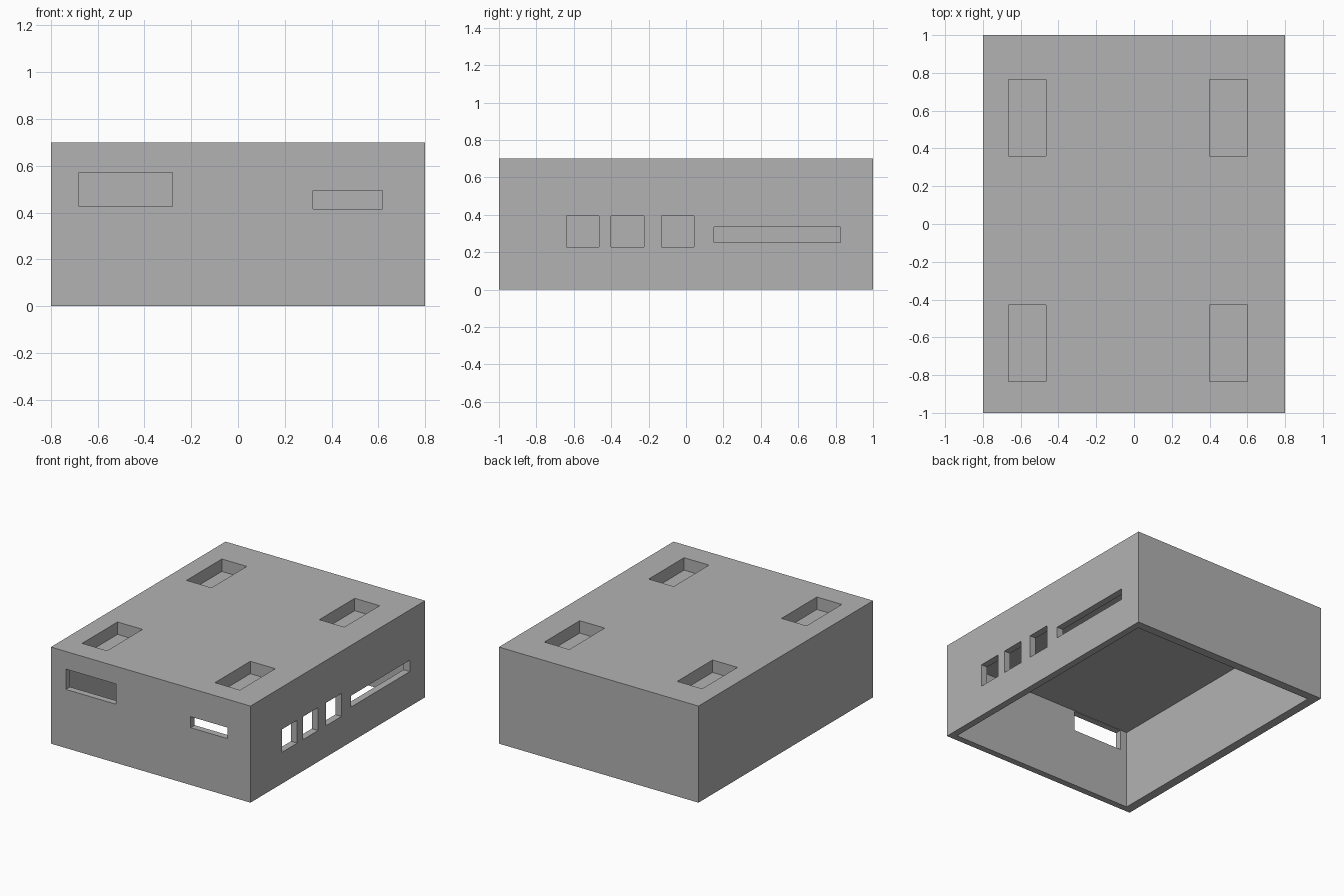
import bpy

if "Cube" in bpy.data.objects:
    bpy.data.objects.remove(bpy.data.objects["Cube"], do_unlink=True)

grey = bpy.data.materials.new("plain grey")
grey.use_nodes = True
colour = (0.448, 0.448, 0.448, 1)
grey.diffuse_color = colour
grey.node_tree.nodes["Principled BSDF"].inputs["Base Color"].default_value = colour


def box(name, x, y, z):
    """Box spanning the given (low, high) range on each axis."""
    spans = (x, y, z)
    bpy.ops.mesh.primitive_cube_add(size=1, location=[(a + b) / 2 for a, b in spans])
    obj = bpy.context.object
    obj.name = name
    obj.scale = [b - a for a, b in spans]
    bpy.ops.object.transform_apply(location=True, rotation=False, scale=True)
    obj.data.materials.append(grey)
    return obj


def cut(target, x, y, z):
    """Subtract a box from the target."""
    cutter = box("cutter", x, y, z)
    cutter.hide_render = True
    mod = target.modifiers.new("cut", 'BOOLEAN')
    mod.operation = 'DIFFERENCE'
    mod.solver = 'EXACT'
    mod.object = cutter
    bpy.context.view_layer.objects.active = target
    bpy.ops.object.modifier_apply(modifier=mod.name)
    bpy.data.objects.remove(cutter, do_unlink=True)


case = box("case_shell", (-0.8, 0.8), (-1, 1), (0, 0.7))

# Hollow interior, open underneath
cut(case, (-0.735, 0.75), (-0.953, 0.937), (-0.1, 0.575))

# Recesses in the top
for x in (-0.665, 0.4):
    for y in (-0.835, 0.36):
        cut(case, (x, x + 0.2), (y, y + 0.405), (0.61, 0.8))

# Front wall openings
for x, z in (((-0.68, -0.28), (0.425, 0.572)), ((0.32, 0.617), (0.415, 0.495))):
    cut(case, x, (-1.1, -0.9), z)

# Side wall openings: three square ports and a long slot
for y in (-0.64, -0.4, -0.132):
    cut(case, (0.7, 0.9), (y, y + 0.175), (0.227, 0.393))
cut(case, (0.7, 0.9), (0.15, 0.825), (0.253, 0.335))
